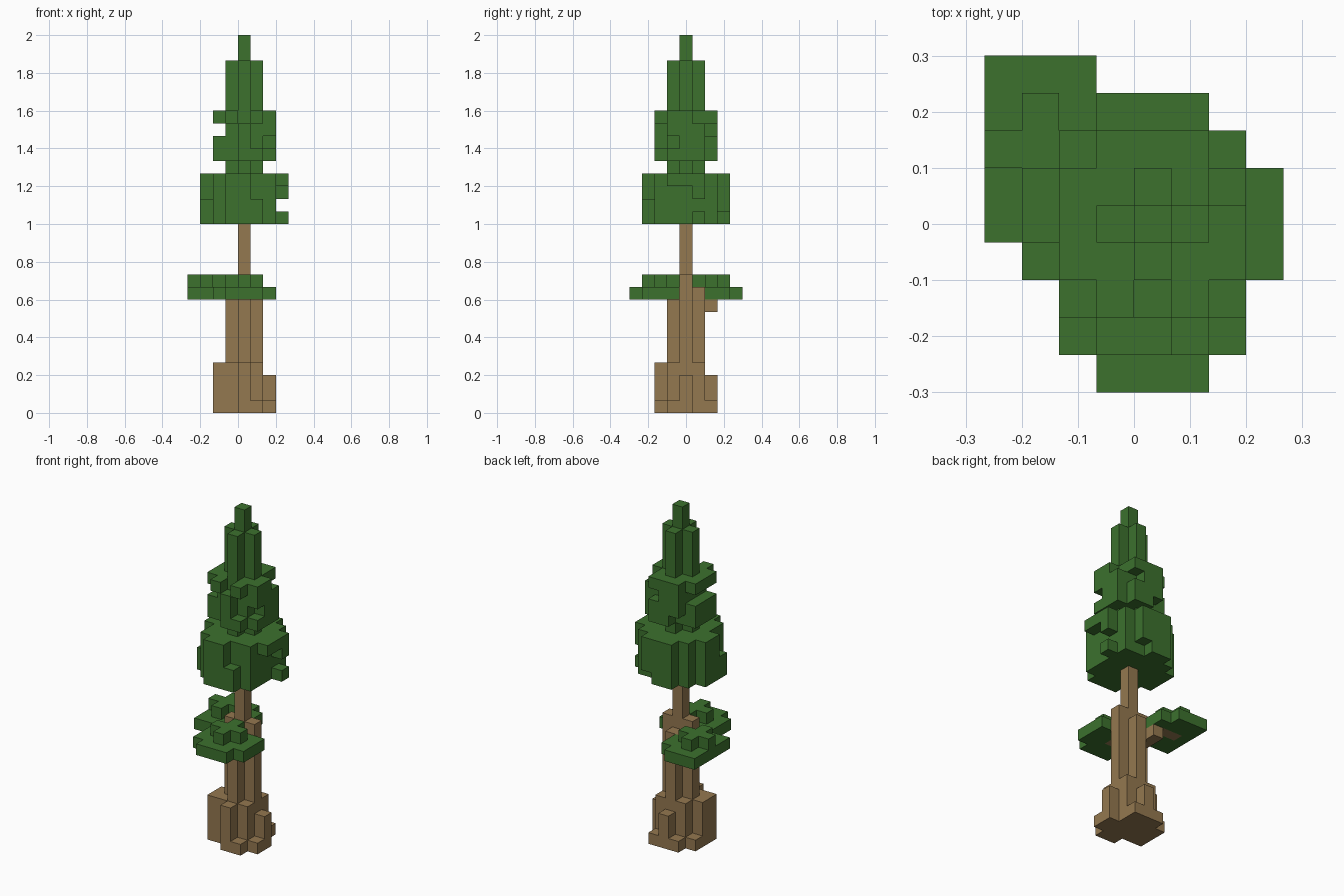
import bpy, bmesh
from mathutils import Vector

cube = bpy.data.objects.get("Cube")
if cube:
    bpy.data.objects.remove(cube, do_unlink=True)

U = 2 / 30                      # one block
cells = {}                      # (i, j, k) -> part name


def material(name, rgb):
    m = bpy.data.materials.new(name)
    m.use_nodes = True
    m.diffuse_color = (*rgb, 1)
    m.node_tree.nodes["Principled BSDF"].inputs["Base Color"].default_value = (*rgb, 1)
    return m


bark = material("bark brown", (0.296, 0.188, 0.080))
leaf = material("leaf green", (0.045, 0.165, 0.027))


def put(part, i, j, k):
    if -4 <= i <= 3:
        cells.setdefault((i, j, k), part)


def column(part, i, j, bottom, top):
    for k in range(bottom, top):
        put(part, i, j, k)


def disc(part, ci, cj, r, bottom, top):
    for i in range(-r, r + 1):
        for j in range(-r, r + 1):
            if i * i + j * j <= r * (r + 0.5):
                column(part, ci + i, cj + j, bottom, top)


def carve(i_range, j_range, levels):
    for i in i_range:
        for j in j_range:
            for k in levels:
                cells.pop((i, j, k), None)


# Trunk: thin core with a thicker lower part
column("trunk", 0, 0, 0, 16)
for i, j, top in ((1, 0, 11), (-1, 0, 11), (0, 1, 10), (0, -1, 9)):
    column("trunk", i, j, 0, top)

# Roots of uneven height
for i, j, top in ((1, 1, 4), (1, -1, 4), (-1, 1, 4), (-1, -1, 4),
                  (0, -2, 4), (-2, 0, 4), (-2, -1, 4), (2, 0, 3), (0, 2, 3),
                  (1, -2, 1), (2, -1, 1), (1, 2, 1), (-1, 2, 1), (-2, 1, 1)):
    column("roots", i, j, 0, top)

# Branches carrying the two low leaf pads
for cell in ((-1, 1, 8), (-1, 2, 8), (-1, 1, 9), (-2, 2, 9), (-3, 2, 9), (0, -2, 9)):
    put("branches", *cell)

# Low leaf pads
for part, ci, cj in (("front_leaf_pad", 0, -2), ("back_leaf_pad", -3, 2)):
    disc(part, ci, cj, 2, 9, 10)
    disc(part, ci, cj, 1, 10, 11)

# Crown tiers and tip
disc("lower_crown", 0, 0, 3, 15, 19)
disc("upper_crown", 0, 0, 1, 19, 20)
disc("upper_crown", 0, 0, 2, 20, 24)
disc("crown_top", 0, 0, 1, 24, 28)
column("crown_top", 0, 0, 28, 30)

# Ragged edges of the lower crown
carve([3], [-1, 0, 1], [16])
carve([3], [-1, 0], [15, 17])
carve([1], [-3], [17, 18])
carve([-3], [-1], [17, 18])
carve([1], [3], [15])

# Ragged edges of the upper crown
carve([-2], [-1, 0, 1], [22])
carve([-1], [-2], [20, 21, 22])
carve([1], [-2], [21, 22])
carve([0], [-2], [23])
carve([2], [-1], [21])
carve([2], [1], [23])
carve([1], [2], [22])
carve([-1], [2], [20])


def build(part, mat):
    bm = bmesh.new()
    for cell, owner in cells.items():
        if owner != part:
            continue
        centre = Vector(cell) + Vector((0.5, 0, 0.5))
        for axis in range(3):
            for sign in (-1, 1):
                near = list(cell)
                near[axis] += sign
                if tuple(near) in cells:
                    continue
                n, a, b = Vector(), Vector(), Vector()
                n[axis] = sign / 2
                a[(axis + 1) % 3] = 0.5
                b[(axis + 2) % 3] = sign / 2
                bm.faces.new([bm.verts.new((centre + n + s * a + t * b) * U)
                              for s, t in ((-1, -1), (1, -1), (1, 1), (-1, 1))])
    bmesh.ops.remove_doubles(bm, verts=bm.verts, dist=U / 100)
    bmesh.ops.dissolve_limit(bm, angle_limit=0.01, verts=bm.verts, edges=bm.edges)
    mesh = bpy.data.meshes.new(part)
    bm.to_mesh(mesh)
    bm.free()
    mesh.materials.append(mat)
    bpy.context.collection.objects.link(bpy.data.objects.new(part, mesh))


for part in ("trunk", "roots", "branches"):
    build(part, bark)
for part in ("front_leaf_pad", "back_leaf_pad", "lower_crown", "upper_crown", "crown_top"):
    build(part, leaf)
